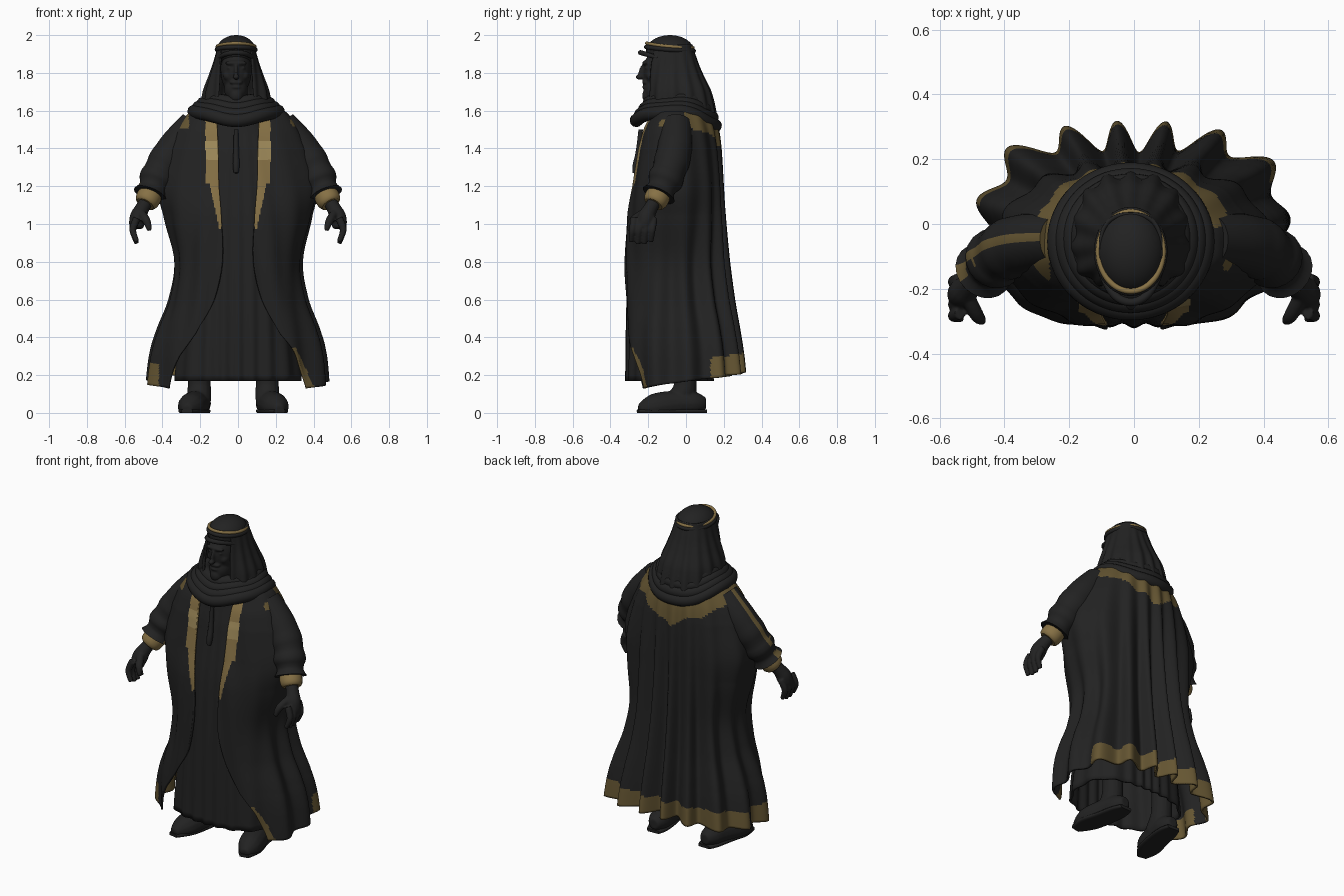
import bpy, bmesh
from math import sin, cos, atan2, pi
from mathutils import Vector

cube = bpy.data.objects.get("Cube")
if cube:
    bpy.data.objects.remove(cube)


def material(name, color):
    m = bpy.data.materials.new(name)
    m.use_nodes = True
    m.diffuse_color = (*color, 1)
    m.node_tree.nodes["Principled BSDF"].inputs["Base Color"].default_value = (*color, 1)
    return m


CLOTH, GOLD, DARK_GOLD, BRIGHT_GOLD = range(4)
PALETTE = [material("black cloth", (.016, .016, .016)),
           material("gold trim", (.24, .165, .06)),
           material("dark gold trim", (.13, .092, .032)),
           material("bright gold trim", (.34, .25, .1))]


def finish(obj, name, color=CLOTH, rule=None, angle=60):
    """Name, colour and smooth one part."""
    obj.name = obj.data.name = name
    obj.data.materials.clear()
    for m in PALETTE:
        obj.data.materials.append(m)
    for f in obj.data.polygons:
        f.material_index = rule(f.center, f.normal) if rule else color
    bpy.ops.object.select_all(action='DESELECT')
    obj.select_set(True)
    bpy.context.view_layer.objects.active = obj
    bpy.ops.object.shade_smooth_by_angle(angle=angle * pi / 180)
    return obj


def tube(name, points, color=CLOTH, closed=False, rule=None, sides=5):
    """Round tube through (x, y, z, radius) points."""
    curve = bpy.data.curves.new(name, 'CURVE')
    curve.dimensions = '3D'
    curve.bevel_depth = 1
    curve.bevel_resolution = sides
    curve.use_fill_caps = True
    spline = curve.splines.new('NURBS')
    spline.points.add(len(points) - 1)
    for p, (x, y, z, r) in zip(spline.points, points):
        p.co, p.radius = (x, y, z, 1), r
    spline.use_cyclic_u = closed
    spline.use_endpoint_u = not closed
    spline.order_u, spline.resolution_u = 3, 6
    obj = bpy.data.objects.new(name, curve)
    bpy.context.collection.objects.link(obj)
    bpy.ops.object.select_all(action='DESELECT')
    obj.select_set(True)
    bpy.context.view_layer.objects.active = obj
    bpy.ops.object.convert(target='MESH')
    return finish(bpy.context.object, name, color, rule)


def ball(name, center, size, tilt=0):
    bpy.ops.mesh.primitive_uv_sphere_add(segments=32, ring_count=20, location=center,
                                         rotation=(tilt, 0, 0))
    bpy.context.object.scale = size
    bpy.ops.object.transform_apply(location=False)
    return finish(bpy.context.object, name)


def blend(name, parts, voxel):
    """Fuse overlapping parts into one soft surface."""
    bpy.ops.object.select_all(action='DESELECT')
    for p in parts:
        p.select_set(True)
    bpy.context.view_layer.objects.active = parts[0]
    bpy.ops.object.join()
    obj = bpy.context.object
    fuse = obj.modifiers.new("fuse", 'REMESH')
    fuse.mode, fuse.voxel_size = 'VOXEL', voxel
    fuse.use_smooth_shade = True
    obj.modifiers.new("soften", 'SMOOTH').iterations = 2
    obj.name = name


def sample(table, z):
    """Smoothly interpolate a table whose rows run from high z to low z."""
    i = 0
    while i < len(table) - 2 and z < table[i + 1][0]:
        i += 1
    a, b = table[i], table[i + 1]
    before, after = table[max(i - 1, 0)], table[min(i + 2, len(table) - 1)]
    t = min(max((a[0] - z) / (a[0] - b[0]), 0), 1)
    return [q + t / 2 * (r - p + t * (2 * p - 5 * q + 4 * r - s + t * (3 * (q - r) + s - p)))
            for p, q, r, s in zip(before[1:], a[1:], b[1:], after[1:])]


def drape(name, table, hem, fold, rows, cols, mid=-.06, rear=lambda z: 2.5, rule=None):
    """Loft of cloth; table rows are z, half width, front y, back y, half opening."""
    bm = bmesh.new()
    grid = []
    for r in range(rows + 1):
        line = []
        for c in range(cols + 1):
            u = c / cols
            z = table[0][0] + (hem(u) - table[0][0]) * r / rows
            wide, front, back, gap = sample(table, z)
            gap = min(max(gap, 0), wide)
            start = atan2(gap, (mid - front) * (1 - (gap / wide) ** 2.5) ** .4)
            a = start + (2 * pi - 2 * start) * u
            s, k = sin(a), -cos(a)
            power, depth = (rear(z), back - mid) if k > 0 else (2.5, mid - front)
            reach = (abs(s / wide) ** power + abs(k / depth) ** power) ** (-1 / power)
            reach += fold(a, z)
            line.append(bm.verts.new((reach * s, mid + reach * k, z)))
        grid.append(line)
    for upper, lower in zip(grid, grid[1:]):
        for c in range(cols):
            bm.faces.new((upper[c], lower[c], lower[c + 1], upper[c + 1]))
    bmesh.ops.remove_doubles(bm, verts=bm.verts, dist=.0005)
    bmesh.ops.recalc_face_normals(bm, faces=bm.faces)
    mesh = bpy.data.meshes.new(name)
    bm.to_mesh(mesh)
    bm.free()
    obj = bpy.data.objects.new(name, mesh)
    bpy.context.collection.objects.link(obj)
    finish(obj, name, CLOTH, rule)
    obj.modifiers.new("thickness", 'SOLIDIFY').thickness = .012
    return obj


# Outer cloak, pleated at the back and open at the front
CLOAK = [(1.64, .16, -.17, .11, .10), (1.59, .26, -.19, .145, .11), (1.5, .325, -.23, .17, .11),
         (1.4, .37, -.255, .18, .105), (1.2, .42, -.285, .185, .10), (1.05, .39, -.315, .19, .09),
         (.8, .33, -.33, .205, .085), (.6, .355, -.33, .225, .13), (.42, .42, -.325, .25, .22),
         (.3, .45, -.32, .265, .31), (.13, .465, -.31, .275, .38)]


def cloak_fold(a, z):
    down = min(max((1.58 - z) / 1.4, 0), 1)
    rear = (1 - cos(a)) / 2
    pleat = cos(16 * (a - pi) - 2.2)
    sweep = cos(13 * a + (5 * z if a < pi else -5 * z))
    return (.004 + .046 * down) * rear ** 1.3 * pleat + .012 * down * (1 - rear) * sweep


def cloak_color(c, n):
    x = abs(c.x)
    if c.y < -.12 and c.z > .98 and x < (.172 if c.z > 1.22 else .1 + .22 * (c.z - .98)):
        return BRIGHT_GOLD if 1.34 < c.z < 1.44 else GOLD
    if c.y > -.01 and c.z > 1.37 + (.5 if c.x > 0 else .42) * x + .012 * sin(40 * c.x):
        return DARK_GOLD
    if c.y > (.13 if c.x > 0 else .06) and c.z < .27 + .15 * c.y:
        return DARK_GOLD
    if c.x > 0 and c.y < 0 and c.z < .35 and x < .47 - .475 * c.z:
        return DARK_GOLD
    if c.x < -.42 and c.y < 0 and c.z < .265:
        return DARK_GOLD
    dot = (c - Vector((.3, -.12, 1.54))).length < .03
    return DARK_GOLD if dot or (c.x < -.26 and c.z > 1.5 and c.y < 0) else CLOTH


drape("cloak", CLOAK, lambda u: .13 + .085 * sin(pi * u), cloak_fold, 120, 280,
      rear=lambda z: 3.4 - z, rule=cloak_color)

# Long inner robe with a front placket
ROBE = [(1.56, .17, -.2, .08, 0), (1.4, .23, -.235, .12, 0), (1.05, .26, -.29, .13, 0),
        (.6, .28, -.31, .13, 0), (.17, .335, -.315, .14, 0)]
drape("inner_robe", ROBE, lambda u: .17,
      lambda a, z: .007 * (1.6 - z) / 1.4 * cos(18 * a + 2 * sin(2 * a)), 40, 200)
tube("placket", [(-.01, -.24, 1.5, .012), (-.01, -.25, 1.38, .014), (-.01, -.268, 1.3, .02),
                 (-.01, -.272, 1.27, .012)])

# Head scarf, cap and band
SCARF = [(1.95, .098, -.2, .035, .075), (1.88, .113, -.21, .055, .085), (1.8, .138, -.205, .085, .085),
         (1.7, .172, -.2, .13, .088), (1.58, .185, -.2, .155, .1)]
scarf = drape("head_scarf", SCARF, lambda u: 1.58,
              lambda a, z: (1.95 - z) * .022 * cos(16 * a + 1.5 * sin(2 * a)), 40, 150, mid=-.07)
scarf.location.x = -.01
ball("cap", (-.01, -.085, 1.915), (.105, .127, .085))


def ring(name, rx, ry, cy, z, radius, tilt=0, lift=0, color=CLOTH, wave=0):
    points = []
    for i in range(32):
        a = 2 * pi * i / 32
        points.append((-.01 + rx * cos(a), cy + ry * sin(a),
                       z + lift * cos(a) ** 2 + tilt * sin(a) + wave * sin(5 * a), radius))
    return tube(name, points, color, closed=True)


ring("head_band", .102, .126, -.085, 1.927, .012, -.01, -.004)
ring("head_band_gold", .1, .123, -.085, 1.945, .009, -.012, -.006, GOLD)
tube("scarf_brim", [(-.1, -.15, 1.88, .01), (-.075, -.215, 1.9, .013), (-.01, -.25, 1.91, .013),
                    (.055, -.215, 1.9, .013), (.08, -.15, 1.88, .01)])

# Wrapped cowl around the neck
for i in range(4):
    ring("cowl_fold_%d" % (i + 1), .152 + .024 * i, .15 + .02 * i, -.045 - .003 * i,
         1.645 - .037 * i, .035, -.006 * i, .012 + .017 * i, wave=.005)

# Face
face = [ball("skull", (-.01, -.12, 1.81), (.082, .105, .13)),
        ball("jaw", (-.01, -.155, 1.71), (.062, .07, .075)),
        ball("chin_beard", (-.01, -.198, 1.68), (.036, .034, .04)),
        ball("brow", (-.01, -.212, 1.852), (.058, .02, .014)),
        ball("nose_bridge", (-.01, -.228, 1.81), (.011, .022, .042), -.35),
        ball("nose_tip", (-.01, -.246, 1.778), (.017, .02, .014)),
        ball("moustache", (-.01, -.215, 1.75), (.036, .018, .012)),
        ball("lower_lip", (-.01, -.215, 1.724), (.026, .018, .009)),
        tube("neck", [(-.01, -.08, 1.72, .06), (-.01, -.08, 1.5, .065)])]
for s in (-1, 1):
    face.append(ball("cheek", (-.01 + s * .042, -.18, 1.785), (.026, .03, .028)))
    face.append(ball("eye", (-.01 + s * .034, -.208, 1.826), (.016, .01, .007)))
blend("face", face, .006)


def sleeve_color(c, n):
    return DARK_GOLD if c.x < 0 and n.z > .2 and -.15 < n.y < .3 else CLOTH


for s, side in ((-1, "right"), (1, "left")):
    # Gathered sleeve with rolled folds near the gold cuff
    shoulder, wrist = Vector((.23, -.05, 1.53)), Vector((.465, -.145, 1.155))
    path = []
    for i in range(17):
        t = i / 16
        p = shoulder.lerp(wrist, t)
        bow = .026 * sin(pi * t)
        swell = .08 + .014 * sin(pi * t) + .012 * t ** 3 * (-1) ** (i // 2)
        path.append((s * (p.x + bow), p.y + bow, p.z, swell))
    tube(side + "_sleeve", path, rule=sleeve_color, sides=8)
    tube(side + "_cuff", [(s * .462, -.142, 1.16, .062), (s * .466, -.146, 1.152, .067),
                          (s * .488, -.168, 1.112, .064), (s * .492, -.172, 1.105, .05)], GOLD)
    # Hand with curled fingers
    hand = [tube("palm", [(s * .485, -.165, 1.12, .036), (s * .51, -.19, 1.08, .036),
                          (s * .532, -.215, 1.03, .05), (s * .54, -.222, .98, .036)]),
            tube("thumb", [(s * .515, -.22, 1.06, .022), (s * .49, -.275, 1.03, .023),
                           (s * .475, -.295, .995, .019), (s * .468, -.3, .965, .012)])]
    for i in range(4):
        y = -.17 - .035 * i
        reach = .02 * sin(pi * (i + .5) / 4)
        hand.append(tube("finger", [(s * .535, y, 1.03, .02), (s * .558, y - .006, .985, .019),
                                    (s * .556, y - .012, .95, .017),
                                    (s * .535, y - .016, .915 - reach, .013)]))
    blend(side + "_hand", hand, .006)

    # Shoe turned outwards, with ankle and flat sole
    shift = -.05 if s < 0 else 0
    shoe = [tube("foot", [(s * .15 + shift, .105, .05, .03), (s * .152 + shift, .07, .05, .062),
                          (s * .165 + shift, -.03, .05, .07), (s * .19 + shift, -.13, .038, .076),
                          (s * .21 + shift, -.2, .026, .066), (s * .22 + shift, -.25, .02, .025)]),
            tube("ankle", [(s * .155 + shift, -.06, .05, .06), (s * .155 + shift, -.01, .1, .066),
                           (s * .155 + shift, 0, .17, .058), (s * .155 + shift, 0, .4, .06)])]
    for part in shoe:
        for v in part.data.vertices:
            v.co.z = max(v.co.z, .004)
    blend(side + "_shoe", shoe, .008)
    sole = tube(side + "_sole", [(s * .15 + shift, .11, .01, .04), (s * .152 + shift, .07, .01, .066),
                                 (s * .175 + shift, -.08, .01, .07), (s * .205 + shift, -.18, .01, .075),
                                 (s * .22 + shift, -.255, .01, .03)])
    for v in sole.data.vertices:
        v.co.z = min(max(v.co.z, 0), .018)
